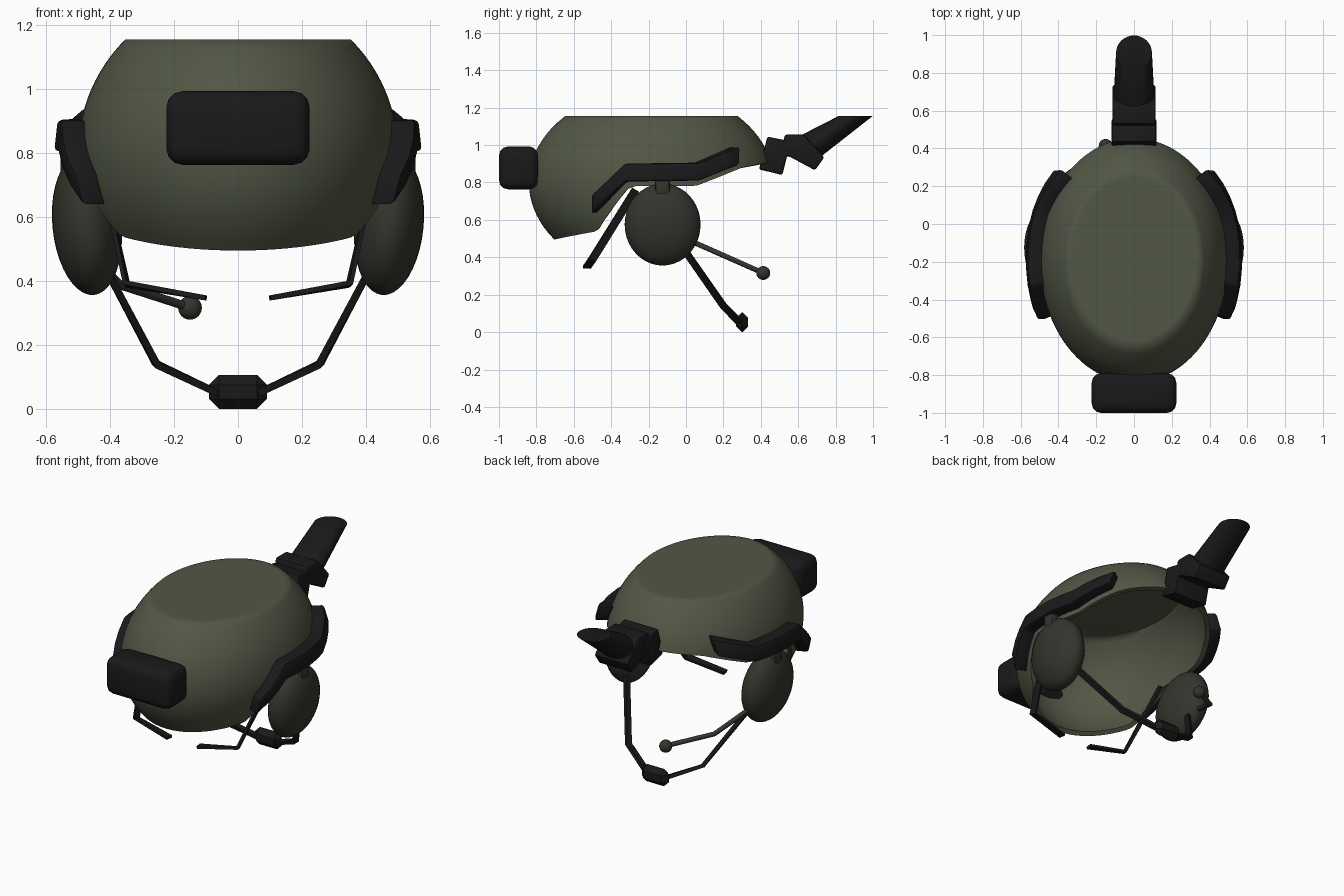
import bpy, bmesh, math
from mathutils import Vector, Matrix

if "Cube" in bpy.data.objects:
    bpy.data.objects.remove(bpy.data.objects["Cube"])


def material(name, rgb):
    m = bpy.data.materials.new(name)
    m.diffuse_color = (*rgb, 1)
    m.use_nodes = True
    m.node_tree.nodes["Principled BSDF"].inputs["Base Color"].default_value = m.diffuse_color
    return m


OLIVE = material("olive", (0.085, 0.095, 0.06))
DARK_OLIVE = material("dark_olive", (0.035, 0.035, 0.027))
BLACK = material("black", (0.01, 0.01, 0.011))


def finish(bm, name, mat, bevel=0, segs=2, thick=0, angle=35):
    """Turn a bmesh into an object, apply its modifiers and shade it."""
    bmesh.ops.recalc_face_normals(bm, faces=bm.faces)
    me = bpy.data.meshes.new(name)
    bm.to_mesh(me)
    bm.free()
    ob = bpy.data.objects.new(name, me)
    bpy.context.collection.objects.link(ob)
    me.materials.append(mat)
    bpy.ops.object.select_all(action='DESELECT')
    ob.select_set(True)
    bpy.context.view_layer.objects.active = ob
    if thick:
        mod = ob.modifiers.new("Thickness", 'SOLIDIFY')
        mod.thickness, mod.offset = thick, -1
        bpy.ops.object.modifier_apply(modifier=mod.name)
    if bevel:
        mod = ob.modifiers.new("Bevel", 'BEVEL')
        mod.width, mod.segments = bevel, segs
        bpy.ops.object.modifier_apply(modifier=mod.name)
    bpy.ops.object.shade_smooth_by_angle(angle=math.radians(angle))
    return ob


def loft(rings, cap_start=True, cap_end=True):
    """Bridge closed rings of points into a skin."""
    bm = bmesh.new()
    vs = [[bm.verts.new(p) for p in r] for r in rings]
    n = len(vs[0])
    for a, b in zip(vs, vs[1:]):
        for i in range(n):
            bm.faces.new((a[i], a[(i + 1) % n], b[(i + 1) % n], b[i]))
    if cap_start:
        bm.faces.new(vs[0])
    if cap_end:
        bm.faces.new(vs[-1])
    return bm


def sweep(name, pts, mat, w, h, sides=4, wide=Vector((0, 1, 0))):
    """Bar along a path; w is the full size along the wide direction."""
    pts = [Vector(p) for p in pts]
    rings = []
    for i, p in enumerate(pts):
        t = Vector()
        if i:
            t += (p - pts[i - 1]).normalized()
        if i < len(pts) - 1:
            t += (pts[i + 1] - p).normalized()
        t.normalize()
        a = (wide - t * wide.dot(t)).normalized()
        b = t.cross(a)
        k = 0.5 / math.cos(math.pi / 4) if sides == 4 else 0.5
        angs = [2 * math.pi * (j + 0.5) / sides for j in range(sides)]
        rings.append([p + a * w * k * math.cos(q) + b * h * k * math.sin(q) for q in angs])
    return finish(loft(rings), name, mat)


def box(name, c, size, mat, bevel, segs=2, tilt=0):
    bm = bmesh.new()
    bmesh.ops.create_cube(bm, size=1, matrix=Matrix.Translation(c)
                          @ Matrix.Rotation(tilt, 4, 'X') @ Matrix.Diagonal((*size, 1)))
    return finish(bm, name, mat, bevel, segs)


def ball(name, c, r, mat, tilt=0):
    bm = bmesh.new()
    bmesh.ops.create_uvsphere(bm, u_segments=32, v_segments=20, radius=1,
                              matrix=Matrix.Translation(c) @ Matrix.Rotation(tilt, 4, 'Y')
                              @ Matrix.Diagonal((*r, 1)))
    return finish(bm, name, mat, angle=60)


def prism(name, profile, half, mat, bevel):
    """Side profile (y, z) extruded across x."""
    return finish(loft([[(x, y, z) for y, z in profile] for x in (-half, half)]),
                  name, mat, bevel)


def lerp(table, x):
    for (x0, y0), (x1, y1) in zip(table, table[1:]):
        if x <= x1:
            return y0 + (y1 - y0) * (x - x0) / (x1 - x0)
    return table[-1][1]


# Helmet shell: flat-topped ellipsoid with a cut-out rim
YC, ZC, RX, RY, RZ, TOP = -0.185, 0.8, 0.5, 0.655, 0.5, 1.155
RIM = [(-1, .495), (-.513, .54), (-.385, .62), (-.175, .78), (.36, .78), (.75, .88), (1, .91)]
N, LEVELS = 96, 20
rings = []
for k in range(LEVELS + 1):
    ring = []
    for i in range(N):
        t = 2 * math.pi * i / N
        z0 = lerp(RIM, math.sin(t))
        z = z0 + (TOP - z0) * k / LEVELS
        rho = math.sqrt(1 - ((z - ZC) / RZ) ** 2)
        ring.append((RX * rho * math.cos(t), YC + RY * rho * math.sin(t), z))
    rings.append(ring)
for f in (0.93, 0.5):
    rings.append([(x * f, YC + (y - YC) * f, TOP) for x, y, z in rings[LEVELS]])
finish(loft(rings, cap_start=False), "helmet_shell", OLIVE, thick=0.028, angle=60)


# Side rails hugging the shell
def on_shell(y, z, off):
    x = RX * math.sqrt(1 - ((z - ZC) / RZ) ** 2 - ((y - YC) / RY) ** 2)
    n = Vector((x / RX ** 2, (y - YC) / RY ** 2, 0)).normalized()
    return Vector((x, y, z)) + n * off


RAIL = [(-.48, .683), (-.315, .853), (.05, .858), (.245, .943)]
ys = [-.48, -.42, -.37, -.315, -.22, -.12, -.03, .05, .12, .18, .245]
for s, side in ((1, "right"), (-1, "left")):
    rings = []
    for y in ys:
        z = lerp(RAIL, y)
        rings.append([on_shell(y, z + dz, off) * 1 for dz, off in
                      ((-.048, -.01), (-.048, .075), (.048, .075), (.048, -.01))])
    rings = [[(s * p.x, p.y, p.z) for p in r] for r in rings]
    finish(loft(rings), "side_rail_" + side, BLACK, bevel=0.012)

    # Ear cup and its hanger
    ball("ear_cup_" + side, (s * .472, -.125, .575), (.108, .203, .22), DARK_OLIVE, s * 0.1)
    box("ear_cup_hanger_" + side, (s * .525, -.125, .775), (.06, .08, .12), DARK_OLIVE, 0.02)

    # Straps
    sweep("brow_strap_" + side, [(s * .43, -.27, .76), (s * .348, -.50, .39),
                                 (s * .1, -.53, .347)], BLACK, .042, .016)
    sweep("chin_strap_" + side, [(s * .43, -.03, .47), (s * .255, .2, .14),
                                 (s * .05, .295, .043)], BLACK, .034, .022)

# Chin pad
box("chin_pad", (0, .3, .053), (.18, .065, .105), BLACK, 0.03, 1)

# Microphone on the left cup
sweep("microphone_boom", [(-.46, .03, .485), (-.37, .25, .388), (-.15, .41, .317)],
      DARK_OLIVE, .028, .028, 12)
ball("microphone_tip", (-.15, .413, .316), (.037, .037, .037), DARK_OLIVE)

# Battery pack at the -y end
box("battery_pack", (0, -.895, .878), (.448, .21, .23), BLACK, 0.05, 3)

# Optic mount at the +y end
prism("mount_base", [(.39, .87), (.515, .84), (.56, 1.02), (.435, 1.045)], .118, BLACK, .01)
prism("mount_arm", [(.5, .95), (.56, .935), (.69, .865), (.74, .935), (.63, 1.057), (.53, 1.057)],
      .115, BLACK, .012)

# Optic tube, slanted and cut level at the top
low, high = ((.60, 1.045), (.73, .945)), ((.815, TOP), (.998, TOP))
rings = []
for (a, b), rx in ((low, .108), (high, .095)):
    ring = []
    for i in range(32):
        t = 2 * math.pi * i / 32
        f = 0.5 - 0.5 * math.cos(t)
        ring.append((rx * math.sin(t), a[0] + (b[0] - a[0]) * f, a[1] + (b[1] - a[1]) * f))
    rings.append(ring)
finish(loft(rings), "optic_tube", BLACK)
